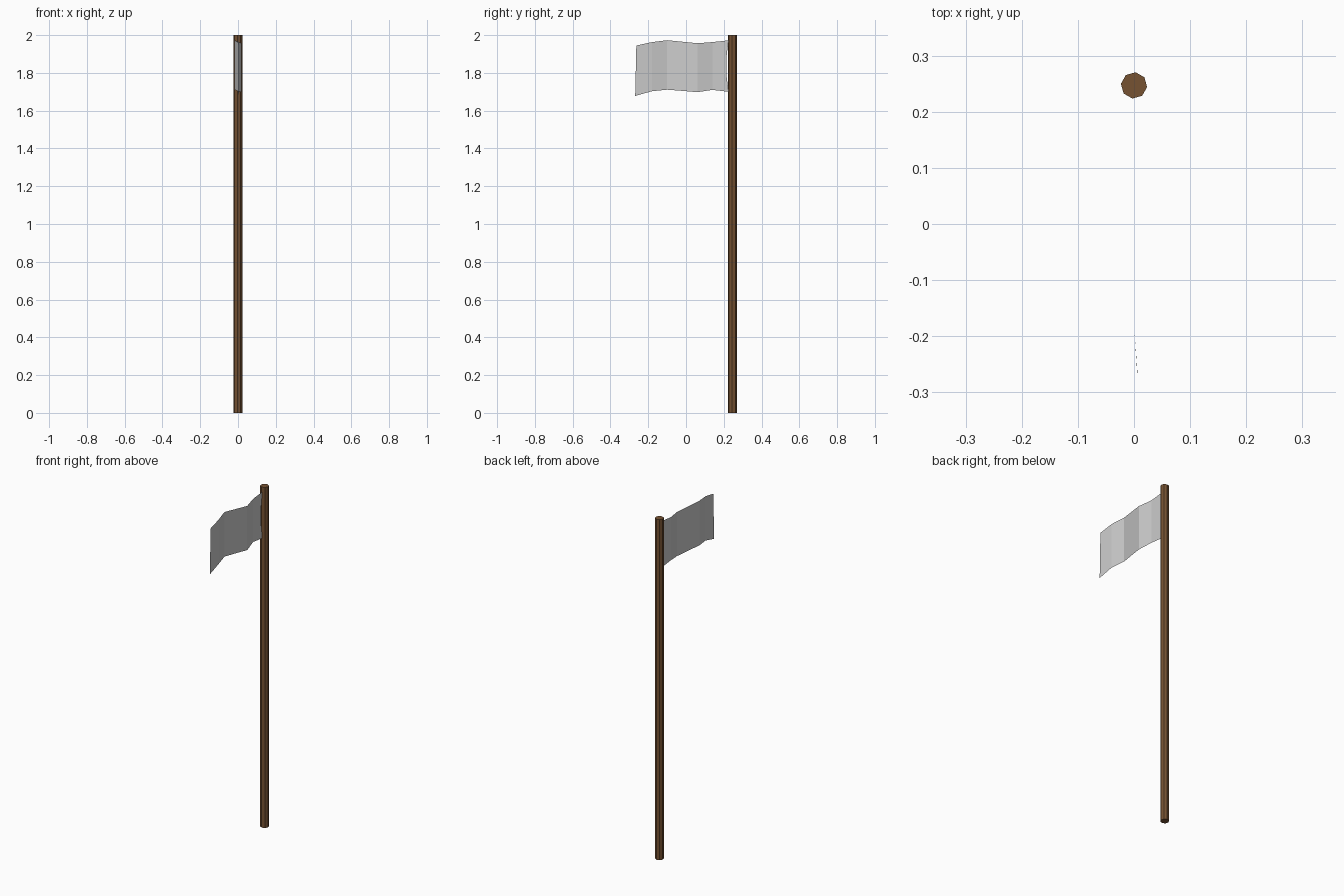
import bpy, math

if "Cube" in bpy.data.objects:
    bpy.data.objects.remove(bpy.data.objects["Cube"])

def mesh_object(name, verts, faces):
    mesh = bpy.data.meshes.new(name)
    mesh.from_pydata(verts, [], faces)
    mesh.update()
    ob = bpy.data.objects.new(name, mesh)
    bpy.context.collection.objects.link(ob)
    return ob

# Eight-sided wooden pole
bpy.ops.mesh.primitive_cylinder_add(vertices=8, radius=0.0235, depth=2,
                                    location=(0, 0.247, 1),
                                    rotation=(0, 0, math.radians(-7)))
pole = bpy.context.object
pole.name = "pole"
wood = bpy.data.materials.new("wood")
wood.diffuse_color = (0.18, 0.085, 0.032, 1)
wood.use_nodes = True
wood.node_tree.nodes["Principled BSDF"].inputs["Base Color"].default_value = wood.diffuse_color
pole.data.materials.append(wood)

# Rippled cloth: y, x, top z, bottom z of each column
columns = [
    (0.225, 0.0, 1.972, 1.700),
    (0.14, 0.0, 1.963, 1.710),
    (0.06, 0.018, 1.957, 1.698),
    (-0.02, 0.0, 1.965, 1.705),
    (-0.10, -0.018, 1.973, 1.711),
    (-0.18, 0.0, 1.963, 1.703),
    (-0.263, 0.006, 1.945, 1.678),
]
verts, faces = [], []
rows = 3
for i, (y, x, top, bottom) in enumerate(columns):
    for r in range(rows + 1):
        t = r / rows
        # the cloth pulls away from the pole between its two tied corners
        sag = 0.011 if i == 0 and 0 < r < rows else 0
        drift = -0.006 * t if i == len(columns) - 1 else 0
        verts.append((x, y - sag + drift, top + (bottom - top) * t))
n = rows + 1
for i in range(len(columns) - 1):
    for r in range(rows):
        a = i * n + r
        faces.append((a, a + n, a + n + 1, a + 1))
mesh_object("flag_cloth", verts, faces)
